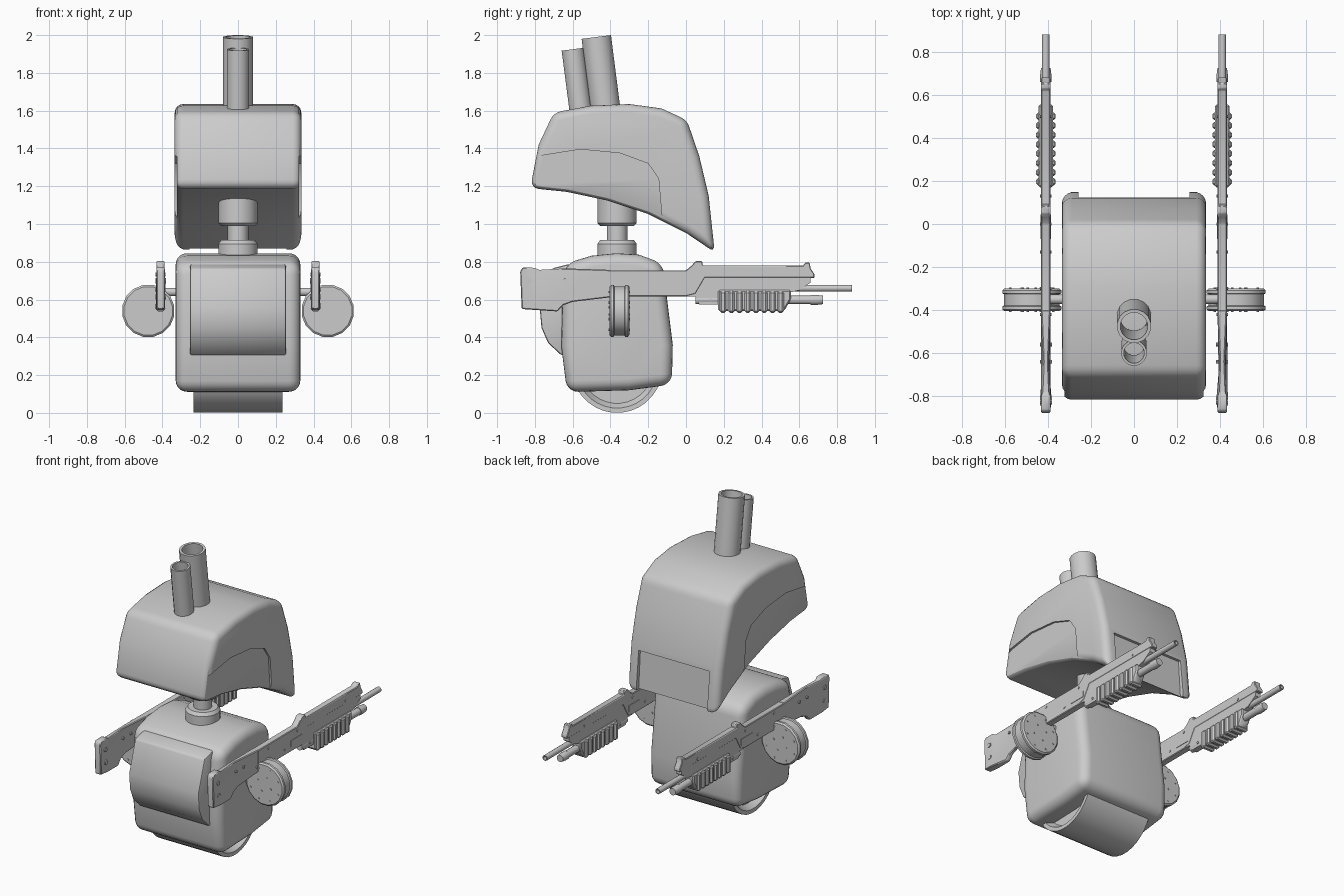
import bpy, bmesh, math
from mathutils import Vector

if "Cube" in bpy.data.objects:
    bpy.data.objects.remove(bpy.data.objects["Cube"])


def finish(name, bm, bevel=0, segs=4, mirror=False, smooth=35, cutters=()):
    """Turn a bmesh into an object, bake its modifiers and shade it."""
    bmesh.ops.remove_doubles(bm, verts=bm.verts, dist=1e-5)
    bmesh.ops.recalc_face_normals(bm, faces=bm.faces)
    me = bpy.data.meshes.new(name)
    bm.to_mesh(me)
    bm.free()
    ob = bpy.data.objects.new(name, me)
    bpy.context.collection.objects.link(ob)
    if bevel:
        m = ob.modifiers.new("round", 'BEVEL')
        m.width, m.segments = bevel, segs
        m.limit_method, m.angle_limit = 'ANGLE', math.radians(30)
    for c in cutters:
        m = ob.modifiers.new("recess", 'BOOLEAN')
        m.operation, m.object, m.solver = 'DIFFERENCE', c, 'EXACT'
    if mirror:
        ob.modifiers.new("both_sides", 'MIRROR').use_bisect_axis[0] = False
    bpy.context.view_layer.objects.active = ob
    for o in bpy.context.selected_objects:
        o.select_set(False)
    ob.select_set(True)
    for m in list(ob.modifiers):
        bpy.ops.object.modifier_apply(modifier=m.name)
    if smooth:
        bpy.ops.object.shade_smooth_by_angle(angle=math.radians(smooth))
    return ob


def prism(name, pts, x=0, half=0.1, **kw):
    """Side profile (y, z[, half width]) extruded along x about the given x."""
    bm = bmesh.new()
    rings = []
    for s in (-1, 1):
        rings.append([bm.verts.new((x + s * (p[2] if len(p) > 2 else half), p[0], p[1])) for p in pts])
    n = len(pts)
    bm.faces.new(rings[0])
    bm.faces.new(rings[1][::-1])
    for i in range(n):
        j = (i + 1) % n
        bm.faces.new((rings[0][i], rings[0][j], rings[1][j], rings[1][i]))
    return finish(name, bm, **kw)


def box(name, x, half, y0, y1, z0, z1, **kw):
    return prism(name, [(y0, z0), (y1, z0), (y1, z1), (y0, z1)], x, half, **kw)


def add_lathe(bm, base, axis, prof, sides):
    """Revolve (radius, distance) pairs about an axis from base."""
    q = Vector(axis).to_track_quat('Z', 'Y')
    rings = []
    for r, t in prof:
        rings.append([bm.verts.new(Vector(base) + q @ Vector((
            r * math.cos(math.tau * (i + .5) / sides), r * math.sin(math.tau * (i + .5) / sides), t)))
            for i in range(sides)])
    for a, b in zip(rings, rings[1:]):
        for i in range(sides):
            j = (i + 1) % sides
            bm.faces.new((a[i], a[j], b[j], b[i]))
    if prof[0] != prof[-1]:
        bm.faces.new(rings[0][::-1])
        bm.faces.new(rings[-1])


def lathe(name, base, axis, prof, sides=24, **kw):
    bm = bmesh.new()
    add_lathe(bm, base, axis, prof, sides)
    return finish(name, bm, **kw)


# Head with shallow side and back recesses
side_cut = [(-.95, 1.30), (-.75, 1.365), (-.56, 1.395), (-.35, 1.375), (-.20, 1.32),
            (-.145, 1.24), (-.12, .95), (-.95, .95)]
cuts = [prism("cutter", side_cut, s * .422, .1, smooth=0) for s in (-1, 1)]
cuts.append(prism("cutter", [(.105, 1.12), (.128, .80), (.3, .80), (.3, 1.12)], 0, .258, smooth=0))
prism("head", [(-.825, 1.19), (-.78, 1.42), (-.70, 1.59), (-.5, 1.627), (-.3, 1.635), (-.13, 1.612),
               (.005, 1.55), (.07, 1.36), (.12, 1.15), (.152, .85), (0, .953), (-.2, 1.053),
               (-.42, 1.125), (-.63, 1.17)], 0, .335, bevel=.045, cutters=cuts)
for c in cuts:
    bpy.data.objects.remove(c)

# Smoke pipes on the head
for name, top, bot, r in (("large_pipe", (0, -.475, 1.99), (0, -.42, 1.56), .08),
                          ("small_pipe", (0, -.60, 1.925), (0, -.55, 1.54), .06)):
    d = Vector(top) - Vector(bot)
    h, ri = d.length, r * .8
    lathe(name, bot, d, [(r, 0), (r, h), (ri, h), (ri, .1), (r, 0)], 16)

# Neck
lathe("neck", (0, -.365, .80), (0, 0, 1),
      [(.105, 0), (.105, .095), (.09, .115), (.055, .115), (.055, .19), (.09, .19),
       (.105, .205), (.105, .36)], 24)

# Torso and chest box
prism("torso", [(-.64, .79), (-.5, .832), (-.37, .845), (-.25, .838), (-.12, .79), (-.10, .6), (-.07, .36),
                (-.075, .15), (-.3, .12), (-.63, .11), (-.66, .35), (-.655, .58)], 0, .33, bevel=.06, segs=5)
prism("chest_box", [(-.55, .79), (-.63, .785), (-.71, .765), (-.775, .56), (-.765, .45), (-.73, .37), (-.66, .305),
                    (-.55, .30)], 0, .255, bevel=.012, segs=2)

# Wheel with sunken hubs
lathe("wheel", (-.235, -.365, .24), (1, 0, 0),
      [(.19, .04), (.215, 0), (.24, 0), (.24, .47), (.215, .47), (.19, .43)], 32)

# Gun arms: axle and drum magazine
X = .41
lathe("arm_axle", (.30, -.35, .64), (1, 0, 0), [(.022, 0), (.022, .12)], 12, mirror=True)
lathe("drum", (.475, -.405, .54), (0, 1, 0),
      [(.13, 0), (.14, .008), (.14, .022), (.132, .026), (.132, .079), (.14, .083), (.14, .097), (.13, .105)],
      16, mirror=True)
bm = bmesh.new()
for k in range(8):
    a = math.tau * (k + .5) / 8
    for rad in (.108, .05):
        if rad > .1 or k % 2:
            add_lathe(bm, (.475 + rad * math.cos(a), -.409, .54 + rad * math.sin(a)), (0, 1, 0),
                      [(.006, 0), (.006, .113)], 8)
finish("drum_rivets", bm, mirror=True)

# Gun stock, receiver and upper body
prism("stock", [(-.878, .75, .022), (-.865, .77, .022), (-.80, .768, .026), (-.78, .757, .018), (-.64, .765, .012),
                (-.40, .757, .022), (-.40, .612, .022), (-.60, .588, .013), (-.65, .57, .014), (-.68, .537, .016),
                (-.80, .545, .026), (-.87, .55, .022)], X, mirror=True, bevel=.005, segs=1)
prism("receiver", [(-.41, .755), (.0, .755), (.03, .78), (.05, .803), (.085, .803), (.09, .78), (.62, .78),
                   (.63, .795), (.655, .795), (.66, .765), (.68, .735), (.68, .715), (.10, .715), (.05, .63),
                   (.0, .617), (-.41, .617)], X, .022, mirror=True, bevel=.004, segs=1)
prism("barrel_shroud", [(0, .74), (.66, .72), (.66, .69), (.60, .65), (.56, .64), (.17, .575), (.07, .575),
                        (.05, .617), (0, .617)], X, .02, mirror=True)
bm = bmesh.new()
for y, z, r in ((-.825, .70, .014), (-.82, .615, .014), (-.64, .705, .009), (-.56, .705, .009)):
    add_lathe(bm, (X - .028, y, z), (1, 0, 0), [(r, 0), (r, .056)], 10)
for y, z in ((-.42, .65), (-.38, .635), (-.30, .73), (-.13, .655), (.0, .73), (.13, .60), (.5, .735)):
    add_lathe(bm, (X - .026, y, z), (1, 0, 0), [(.008, 0), (.008, .052)], 8)
finish("gun_pins", bm, mirror=True)
box("ejection_port", X, .025, -.07, .045, .65, .69, mirror=True)

# Barrel, magazine tube and ribbed pump grip
lathe("barrel", (X, .3, .66), (0, 1, 0),
      [(.018, 0), (.018, .58), (.012, .58), (.012, .45), (.018, 0)], 12, mirror=True)
lathe("magazine_tube", (X, .05, .598), (0, 1, 0),
      [(.023, 0), (.023, .61), (.027, .61), (.027, .645), (.023, .675)], 12, mirror=True)
prism("pump_grip", [(.17, .65), (.17, .54), (.52, .54), (.555, .60), (.555, .65)], X, .034, mirror=True,
      bevel=.008, segs=1)
for i in range(8):
    y = .18 + i * .0435
    box("pump_rib", X, .046, y, y + .033, .53, .645, mirror=True, bevel=.009, segs=1)
